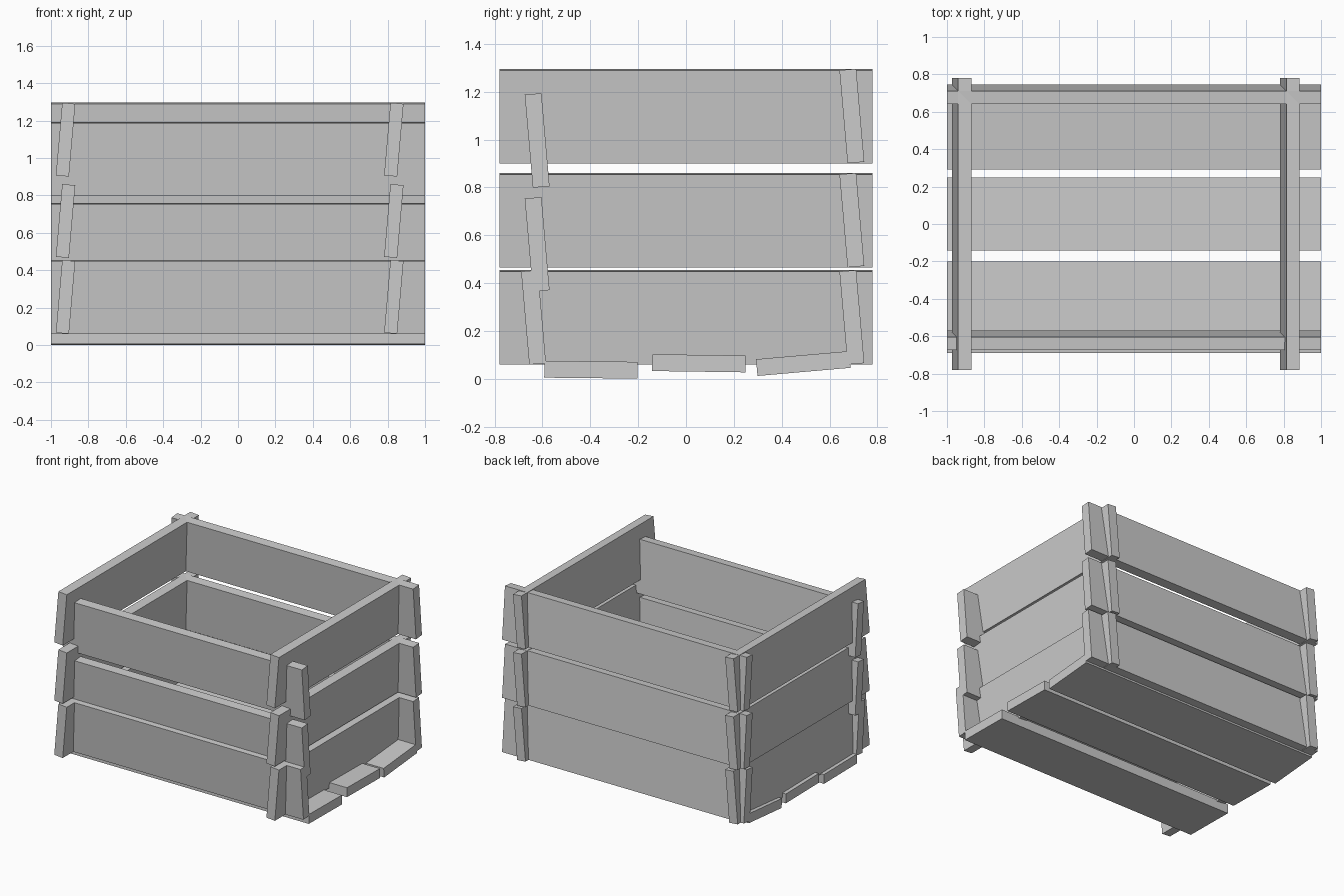
import bpy
import math

cube = bpy.data.objects.get("Cube")
if cube:
    bpy.data.objects.remove(cube, do_unlink=True)

# One plain grey for every board
grey = bpy.data.materials.new("light_grey")
grey.use_nodes = True
colour = (0.6, 0.6, 0.6, 1)
grey.diffuse_color = colour
grey.node_tree.nodes["Principled BSDF"].inputs["Base Color"].default_value = colour

THICK, WIDE = 0.07, 0.39
LENGTH, DEPTH = 2.0, 1.56
LEAN = 5


def plank(name, size, centre, tilt):
    """A flat board, tilted by degrees around each axis."""
    bpy.ops.mesh.primitive_cube_add(size=1, location=centre)
    board = bpy.context.object
    board.name = board.data.name = name
    board.scale = size
    board.rotation_euler = [math.radians(a) for a in tilt]
    bpy.ops.object.transform_apply(location=False, rotation=False, scale=True)
    board.data.materials.append(grey)


# Walls, three leaning courses high
front_rows = [(-0.637, 0.257), (-0.622, 0.562), (-0.622, 0.996)]
for row, z in zip(("lower", "middle", "upper"), (0.257, 0.663, 1.098)):
    plank(f"{row}_back_plank", (LENGTH, THICK, WIDE), (0, 0.693, z), (LEAN, 0, 0))
    plank(f"{row}_left_plank", (THICK, DEPTH, WIDE), (0.833, 0, z), (0, LEAN, 0))
    plank(f"{row}_right_plank", (THICK, DEPTH, WIDE), (-0.922, 0, z), (0, LEAN, 0))
for row, (y, z) in zip(("lower", "middle", "upper"), front_rows):
    plank(f"{row}_front_plank", (LENGTH, THICK, WIDE), (0, y, z), (LEAN, 0, 0))

# Uneven floor boards
floor = [("front", -0.397, 0.038, -0.6), ("middle", 0.054, 0.065, -0.8), ("back", 0.49, 0.064, LEAN)]
for place, y, z, tilt in floor:
    plank(f"{place}_floor_plank", (LENGTH, WIDE, THICK), (0, y, z), (tilt, 0, 0))
